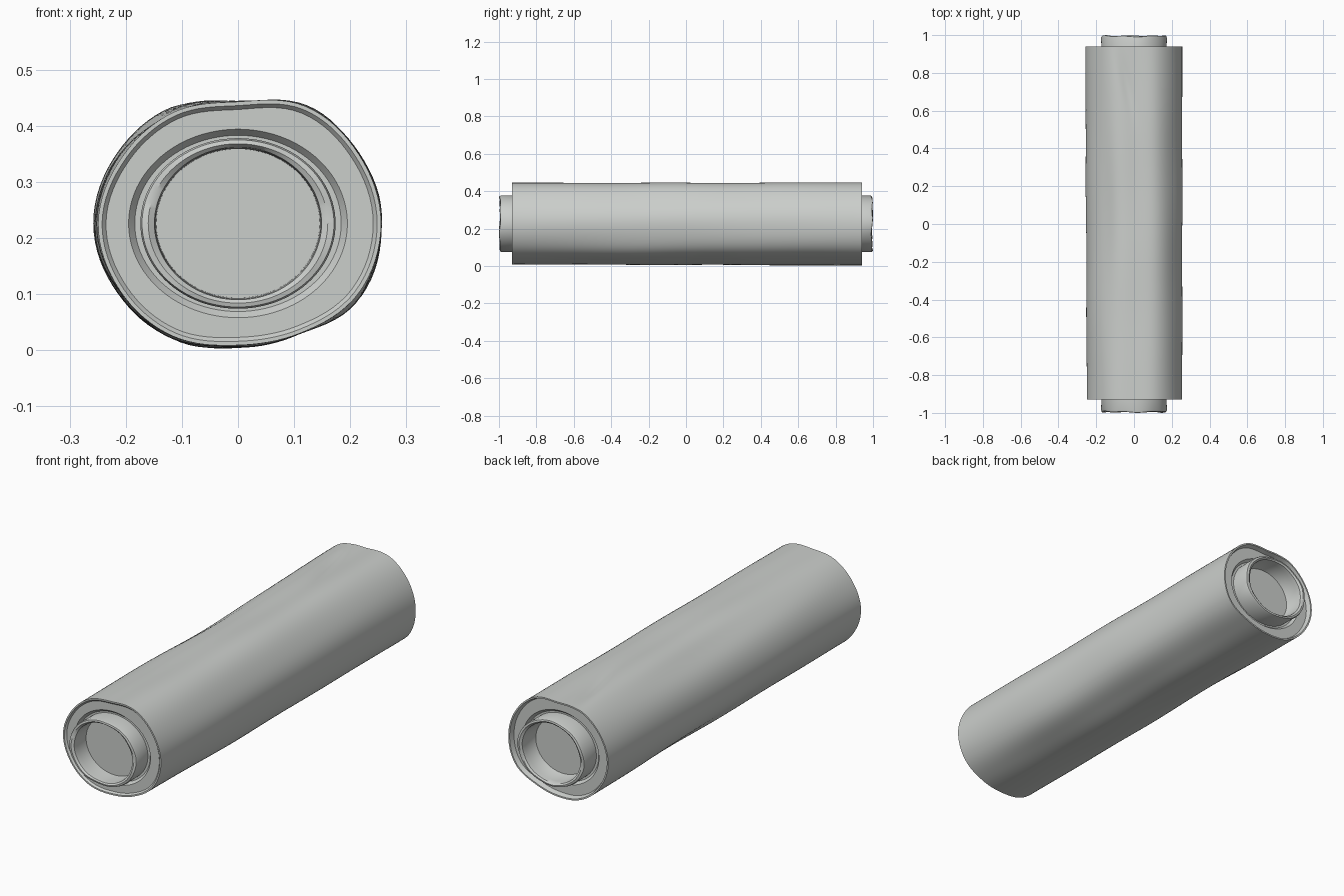
import bpy
import bmesh
from math import sin, cos, pi, tau, exp

cube = bpy.data.objects.get("Cube")
if cube:
    bpy.data.objects.remove(cube, do_unlink=True)

CENTER_Z = 0.226
SIDES = 96

grey = bpy.data.materials.new("plain grey")
grey.use_nodes = True
colour = (0.6, 0.62, 0.6, 1)
grey.diffuse_color = colour
grey.node_tree.nodes["Principled BSDF"].inputs["Base Color"].default_value = colour

# Outline radii every 30 degrees, counter-clockwise from +x
FRONT = [.255, .248, .241, .217, .229, .237, .249, .242, .232, .217, .225, .248]
BACK = [.256, .250, .242, .218, .240, .250, .258, .248, .238, .222, .226, .255]


def outline(radii, a):
    """Smooth periodic curve through the radii."""
    n = len(radii)
    f = (a / tau * n) % n
    i, t = int(f), f % 1
    p, q, r, s = (radii[(i + k) % n] for k in (-1, 0, 1, 2))
    return q + t * (r - p + t * (2*p - 5*q + 4*r - s + t * (3*(q - r) + s - p))) / 2


def bump(a, y, at, y0, wide, long):
    d = (a - at + pi) % tau - pi
    return exp(-(d / wide) ** 2 - ((y - y0) / long) ** 2)


def sleeve_radius(a, y):
    """Wrapped paper: blended ends, soft dents and creases."""
    t = (y + 0.93) / 1.87
    t = t * t * (3 - 2 * t)
    r = outline(FRONT, a) * (1 - t) + outline(BACK, a) * t
    r -= 0.014 * bump(a, y, 2.3, 0.1, 0.35, 0.5)
    r -= 0.010 * bump(a, y, 1.9 - (0.9 - y) * 0.9, 0.75, 0.12, 0.16)
    r += 0.006 * bump(a, y, 2.65, -0.55, 0.4, 0.3)
    r += 0.005 * bump(a, y, 5.6, -0.3, 0.3, 0.4)
    r -= 0.007 * bump(a, y, 3.8 + y * 0.4, 0.25, 0.2, 0.5)
    fade = max(0, 1 - (y / 0.93) ** 2)
    return r + 0.0025 * fade * sin(5 * a + 4 * y) * cos(3 * a - 5 * y)


def loft(name, rings, closed=False):
    """Join rings, each a function of angle giving (x, y, z)."""
    bm = bmesh.new()
    loops = [[bm.verts.new(ring(tau * k / SIDES)) for k in range(SIDES)] for ring in rings]
    pairs = list(zip(loops, loops[1:]))
    if closed:
        pairs.append((loops[-1], loops[0]))
    else:
        bm.faces.new(loops[0])
        bm.faces.new(loops[-1])
    for a, b in pairs:
        for k in range(SIDES):
            j = (k + 1) % SIDES
            bm.faces.new((a[k], a[j], b[j], b[k]))
    bmesh.ops.recalc_face_normals(bm, faces=bm.faces)
    mesh = bpy.data.meshes.new(name)
    bm.to_mesh(mesh)
    bm.free()
    mesh.materials.append(grey)
    obj = bpy.data.objects.new(name, mesh)
    bpy.context.collection.objects.link(obj)
    bpy.ops.object.select_all(action="DESELECT")
    obj.select_set(True)
    bpy.context.view_layer.objects.active = obj
    bpy.ops.object.shade_smooth_by_angle(angle=0.6)
    return obj


def paper_ring(y, inset=0, at=None):
    def ring(a):
        r = sleeve_radius(a, y) - inset
        return r * cos(a), (y if at is None else at), CENTER_Z + r * sin(a)
    return ring


def oval_ring(y, rx, rz, wobble=0):
    def ring(a):
        w = wobble * (sin(3 * a) + sin(7 * a + 1))
        return rx * cos(a), y + w, CENTER_Z + rz * sin(a)
    return ring


# Wrapped sleeve with a rolled rim and sunken face at each end
Y0, Y1, STEPS = -0.93, 0.94, 70
side = [paper_ring(Y0 + (Y1 - Y0) * i / STEPS) for i in range(STEPS + 1)]


def end_face(y, inward, depth):
    return [paper_ring(y, 0.007, y),
            paper_ring(y, 0.014, y + inward * depth),
            oval_ring(y + inward * depth, 0.195, 0.168),
            oval_ring(y + inward * (depth + 0.014), 0.184, 0.157),
            oval_ring(y + inward * (depth + 0.014), 0.165, 0.142)]


loft("paper_sleeve", end_face(Y0, 1, 0.008)[::-1] + side + end_face(Y1, -1, 0.022))

# Core tube ends, hollow down to a floor
for name, s, floor in (("front_core", -1, 0.74), ("back_core", 1, 0.89)):
    loft(name, [oval_ring(s * 0.70, 0.172, 0.150),
                oval_ring(s * 0.90, 0.172, 0.150),
                oval_ring(s * 0.985, 0.174, 0.152),
                oval_ring(s * 0.994, 0.171, 0.149, 0.002),
                oval_ring(s * 0.996, 0.160, 0.142, 0.002),
                oval_ring(s * 0.990, 0.149, 0.136, 0.001),
                oval_ring(s * 0.970, 0.147, 0.134),
                oval_ring(s * (floor + 0.02), 0.143, 0.130),
                oval_ring(s * floor, 0.132, 0.120)])
